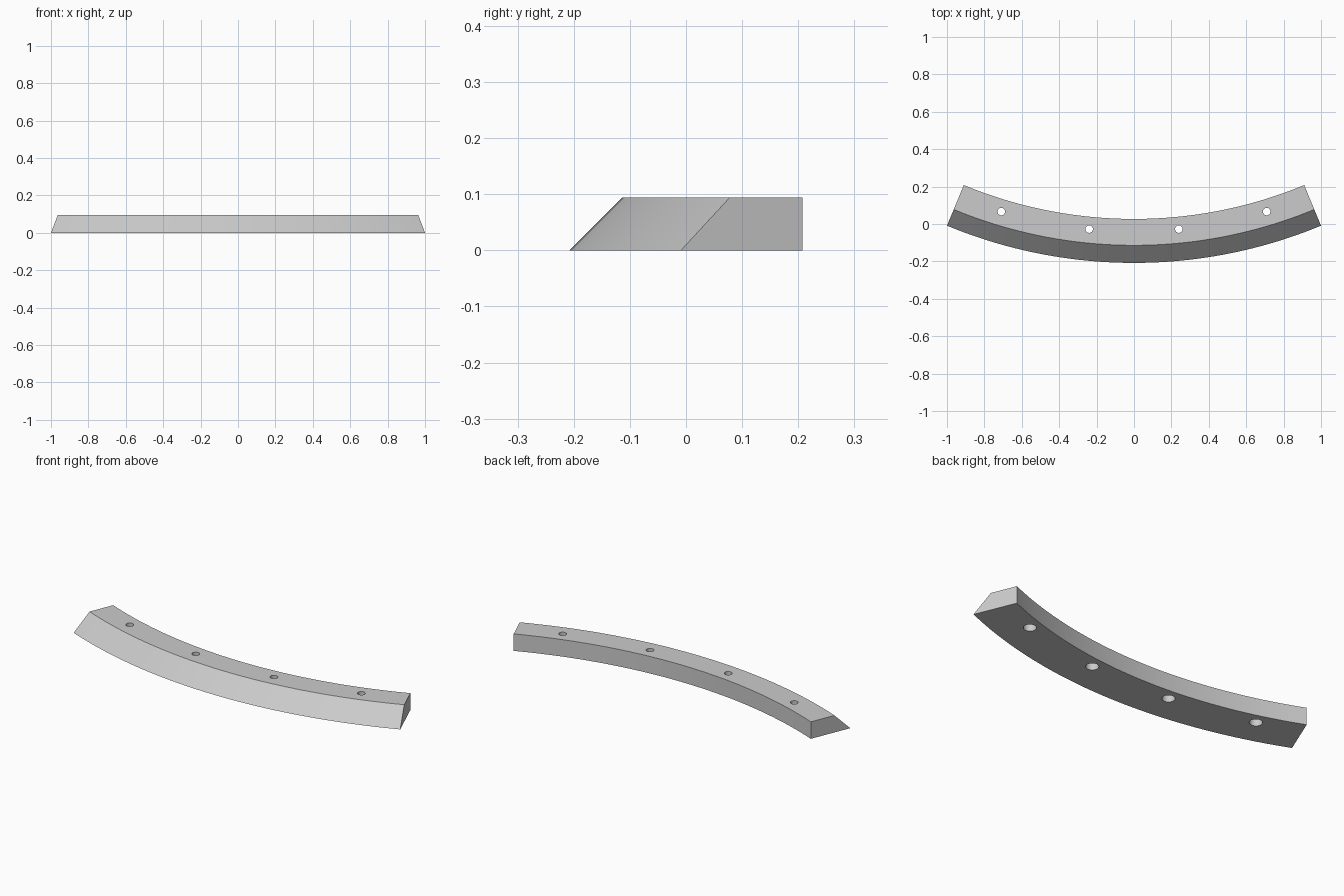
import bpy, bmesh
from math import radians, sin, cos
from mathutils import Vector, Matrix

if "Cube" in bpy.data.objects:
    bpy.data.objects.remove(bpy.data.objects["Cube"])

R_OUT, R_TOP, R_IN = 2.613, 2.519, 2.378   # arc radii: bottom front, top front, back
HEIGHT = 0.094
CENTRE_Y = R_OUT - 0.208
HALF = radians(22.5)
CENTRE = Vector((0, CENTRE_Y, 0))


def new_object(name, bm):
    bmesh.ops.recalc_face_normals(bm, faces=bm.faces)
    mesh = bpy.data.meshes.new(name)
    bm.to_mesh(mesh)
    bm.free()
    obj = bpy.data.objects.new(name, mesh)
    bpy.context.collection.objects.link(obj)
    return obj


# Curved rail: bevelled cross-section swept along a 45 degree arc
bm = bmesh.new()
section = [(R_OUT, 0), (R_TOP, HEIGHT), (R_IN, HEIGHT), (R_IN, 0)]
verts = [bm.verts.new((-r * sin(HALF), CENTRE_Y - r * cos(HALF), z)) for r, z in section]
start = bm.faces.new(verts)
swept = bmesh.ops.spin(bm, geom=verts + list(start.edges), cent=CENTRE, axis=(0, 0, 1),
                       angle=2 * HALF, steps=48)
end_verts = [g for g in swept["geom_last"] if isinstance(g, bmesh.types.BMVert)]
bmesh.ops.contextual_create(bm, geom=[g for g in swept["geom_last"]
                                      if isinstance(g, bmesh.types.BMEdge)])
rail = new_object("curved_rail", bm)


# Screw holes: narrow through hole with a wider counterbore underneath
def hole_cutter(name, radius, z0, z1):
    bm = bmesh.new()
    for deg in (-16.875, -5.625, 5.625, 16.875):
        a = radians(deg)
        pos = CENTRE + Vector((2.444 * sin(a), -2.444 * cos(a), (z0 + z1) / 2))
        bmesh.ops.create_cone(bm, cap_ends=True, segments=32, radius1=radius,
                              radius2=radius, depth=z1 - z0,
                              matrix=Matrix.Translation(pos))
    cutter = new_object(name, bm)
    cutter.hide_render = True
    return cutter


bpy.context.view_layer.objects.active = rail
rail.select_set(True)
for name, radius, z0, z1 in (("through_holes", 0.02, -0.1, 0.2),
                             ("counterbores", 0.032, -0.1, 0.05)):
    cutter = hole_cutter(name, radius, z0, z1)
    mod = rail.modifiers.new(name, 'BOOLEAN')
    mod.operation = 'DIFFERENCE'
    mod.solver = 'EXACT'
    mod.object = cutter
    bpy.ops.object.modifier_apply(modifier=mod.name)
    bpy.data.objects.remove(cutter)

bpy.ops.object.shade_smooth_by_angle(angle=radians(30))
